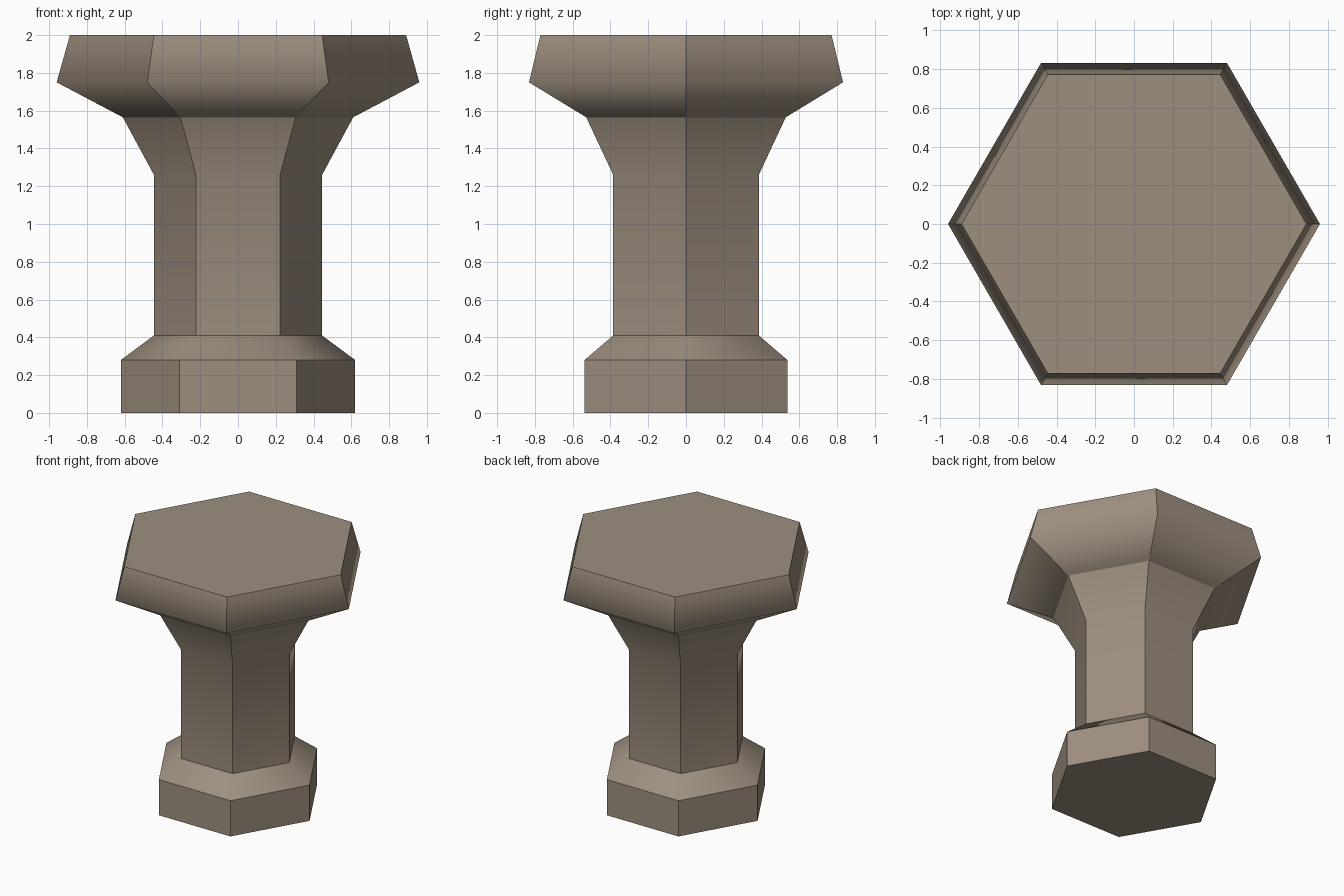
import bpy, bmesh, math

if "Cube" in bpy.data.objects:
    bpy.data.objects.remove(bpy.data.objects["Cube"])

SIDES = 6
# (corner radius, height, is the ring a hard edge)
PROFILE = [
    (0.62, 0.00, True),
    (0.62, 0.28, True),
    (0.445, 0.41, True),
    (0.445, 1.26, False),
    (0.61, 1.565, True),
    (0.96, 1.75, False),
    (0.89, 2.00, True),
]
FOOT_SLOPE = 1  # band whose corners are shaded smooth

stone = bpy.data.materials.new("brown_stone")
stone.diffuse_color = (0.34, 0.275, 0.212, 1)
stone.use_nodes = True
stone.node_tree.nodes["Principled BSDF"].inputs["Base Color"].default_value = stone.diffuse_color

bm = bmesh.new()

# hexagonal rings, corners pointing along x
rings = []
for radius, z, hard in PROFILE:
    rings.append([bm.verts.new((radius * math.cos(math.tau * i / SIDES),
                                radius * math.sin(math.tau * i / SIDES), z))
                  for i in range(SIDES)])

# side bands and end caps
for low, high in zip(rings, rings[1:]):
    for i in range(SIDES):
        j = (i + 1) % SIDES
        bm.faces.new((low[i], low[j], high[j], high[i]))
bm.faces.new(rings[0][::-1])
bm.faces.new(rings[-1])

for face in bm.faces:
    face.smooth = True

# hard ring edges and corner edges
for k, ring in enumerate(rings):
    for i in range(SIDES):
        bm.edges.get((ring[i], ring[(i + 1) % SIDES])).smooth = not PROFILE[k][2]
        if k + 1 < len(rings):
            bm.edges.get((ring[i], rings[k + 1][i])).smooth = (k == FOOT_SLOPE)

mesh = bpy.data.meshes.new("hexagonal_pedestal")
bm.to_mesh(mesh)
bm.free()
mesh.materials.append(stone)
pedestal = bpy.data.objects.new("hexagonal_pedestal", mesh)
bpy.context.collection.objects.link(pedestal)
